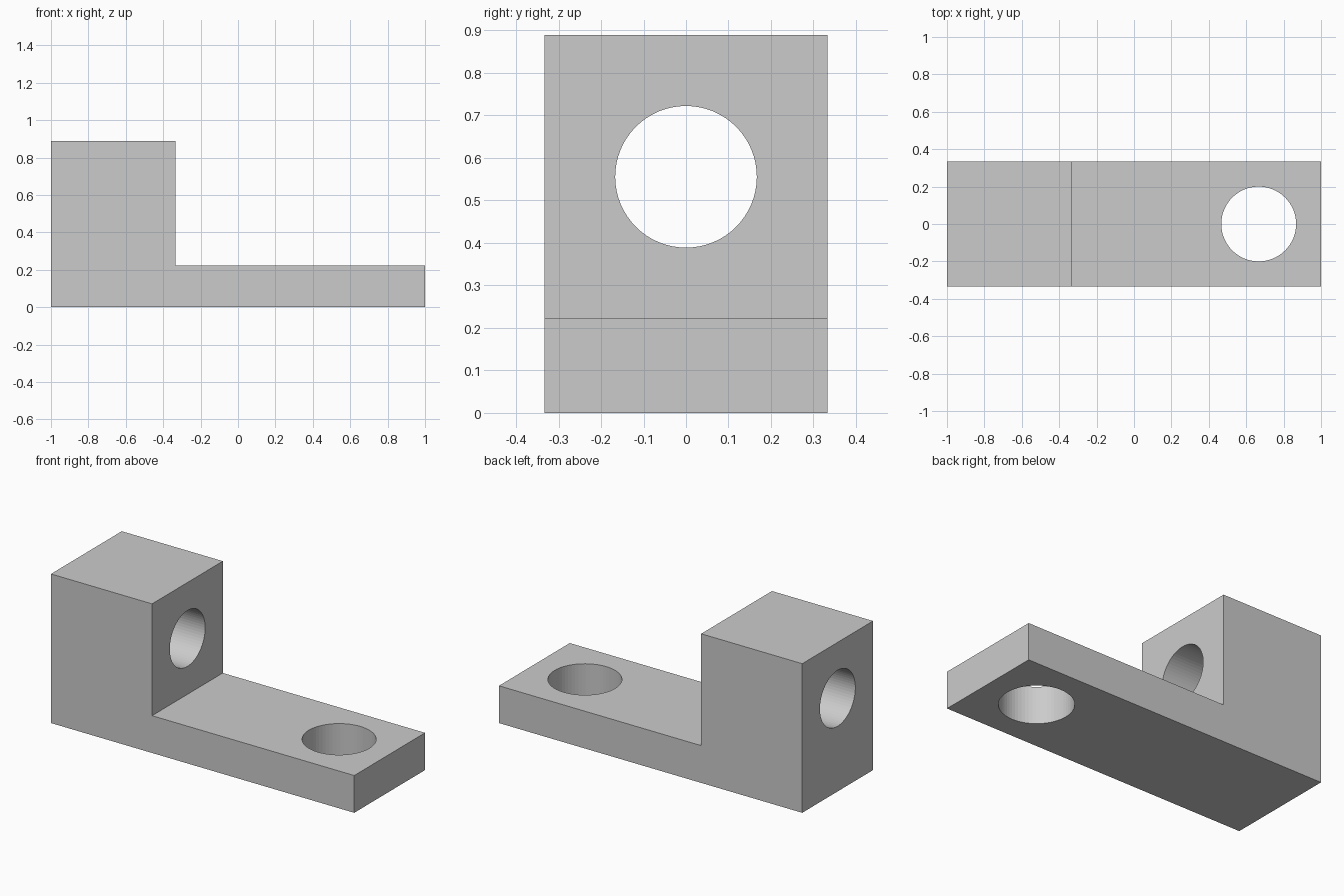
import bpy
import bmesh
from math import pi

cube = bpy.data.objects.get("Cube")
if cube:
    bpy.data.objects.remove(cube, do_unlink=True)

U = 1 / 9                      # design unit
HALF_DEPTH = 3 * U

grey = bpy.data.materials.new("plain grey")
grey.use_nodes = True
colour = (0.6, 0.6, 0.6, 1)
grey.diffuse_color = colour
grey.node_tree.nodes["Principled BSDF"].inputs["Base Color"].default_value = colour

# L-shaped bracket: side profile extruded along the depth
profile = [(-9, 0), (9, 0), (9, 2), (-3, 2), (-3, 8), (-9, 8)]
bm = bmesh.new()
face = bm.faces.new([bm.verts.new((x * U, -HALF_DEPTH, z * U)) for x, z in profile])
extruded = bmesh.ops.extrude_face_region(bm, geom=[face])["geom"]
bmesh.ops.translate(bm, vec=(0, 2 * HALF_DEPTH, 0),
                    verts=[g for g in extruded if isinstance(g, bmesh.types.BMVert)])
bmesh.ops.recalc_face_normals(bm, faces=bm.faces)
mesh = bpy.data.meshes.new("bracket")
bm.to_mesh(mesh)
bm.free()
mesh.materials.append(grey)
bracket = bpy.data.objects.new("bracket", mesh)
bpy.context.collection.objects.link(bracket)


def drill(name, radius, length, location, rotation=(0, 0, 0)):
    """Cut a round through-hole in the bracket."""
    bpy.ops.mesh.primitive_cylinder_add(vertices=64, radius=radius, depth=length,
                                        location=location, rotation=rotation)
    cutter = bpy.context.object
    cutter.name = name
    cutter.data.materials.append(grey)
    cutter.hide_render = True
    cutter.hide_set(True)
    cut = bracket.modifiers.new(name, "BOOLEAN")
    cut.operation = "DIFFERENCE"
    cut.solver = "EXACT"
    cut.object = cutter


# Vertical bolt hole in the foot, horizontal bore through the block
drill("bolt_hole_cutter", 0.2, 1, (6 * U, 0, U))
drill("bore_cutter", 1.5 * U, 1, (-6 * U, 0, 5 * U), (0, pi / 2, 0))
